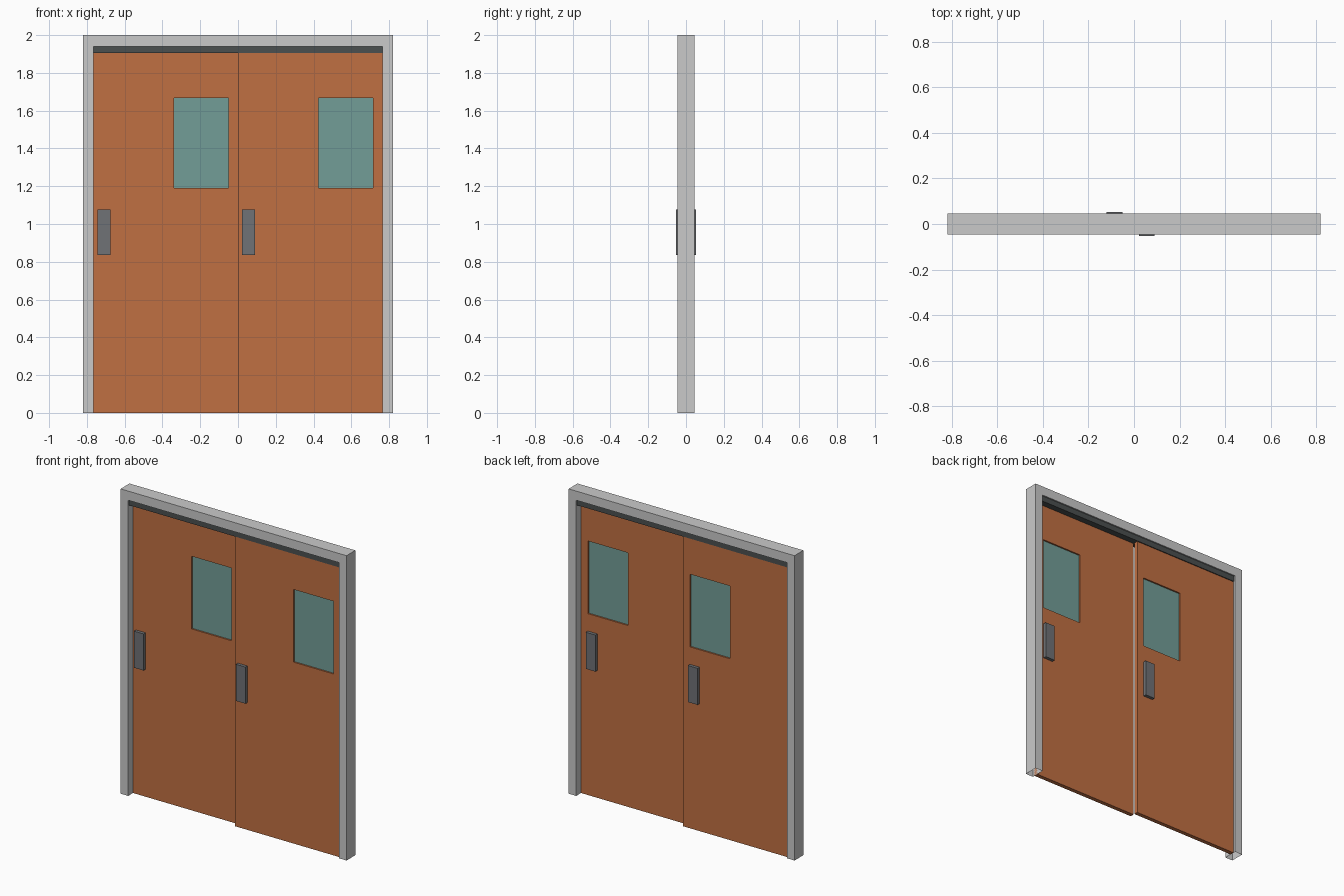
import bpy
import bmesh

cube = bpy.data.objects.get("Cube")
if cube:
    bpy.data.objects.remove(cube, do_unlink=True)


def material(name, rgb):
    mat = bpy.data.materials.new(name)
    mat.use_nodes = True
    mat.diffuse_color = (*rgb, 1)
    mat.node_tree.nodes["Principled BSDF"].inputs["Base Color"].default_value = (*rgb, 1)
    return mat


GREY = material("frame_grey", (0.59, 0.59, 0.59))
ORANGE = material("door_orange", (0.53, 0.16, 0.055))
GLASS = material("glass_teal", (0.17, 0.34, 0.31))
HANDLE = material("handle_grey", (0.16, 0.168, 0.18))
TRACK = material("track_dark_grey", (0.07, 0.08, 0.08))


def panel(name, xs, zs, y0, y1, mat, holes=(), open_bottom=False):
    """Slab cut on a grid of x and z lines, leaving out the hole cells."""
    bm = bmesh.new()
    grid = [[bm.verts.new((x, y0, z)) for z in zs] for x in xs]
    faces = []
    for i in range(len(xs) - 1):
        for j in range(len(zs) - 1):
            if (i, j) not in holes:
                faces.append(bm.faces.new((grid[i][j], grid[i + 1][j],
                                           grid[i + 1][j + 1], grid[i][j + 1])))
    bmesh.ops.delete(bm, geom=[v for v in bm.verts if not v.link_faces], context='VERTS')
    ext = bmesh.ops.extrude_face_region(bm, geom=faces, use_keep_orig=True)
    moved = [g for g in ext["geom"] if isinstance(g, bmesh.types.BMVert)]
    bmesh.ops.translate(bm, verts=moved, vec=(0, y1 - y0, 0))
    bmesh.ops.recalc_face_normals(bm, faces=bm.faces)
    # merge the flat grid cells into single faces
    bmesh.ops.dissolve_limit(bm, angle_limit=0.01, verts=bm.verts, edges=bm.edges)
    if open_bottom:
        low = [f for f in bm.faces if all(v.co.z < 0.001 for v in f.verts)]
        bmesh.ops.delete(bm, geom=low, context='FACES')
    mesh = bpy.data.meshes.new(name)
    bm.to_mesh(mesh)
    bm.free()
    mesh.materials.append(mat)
    obj = bpy.data.objects.new(name, mesh)
    bpy.context.collection.objects.link(obj)
    return obj


# Surrounding frame, hollow at the foot of each jamb
panel("door_frame", (-0.82, -0.765, 0.765, 0.82), (0, 1.94, 2), -0.046, 0.046,
      GREY, holes={(1, 0)}, open_bottom=True)

# Overhead sliding track
panel("sliding_track", (-0.765, 0.765), (1.904, 1.94), -0.037, 0.037, TRACK)

# Two equal sliding leaves on parallel tracks
THICK = 0.027
PULL = 0.021
for side, x, y in (("right", -0.765, 0.004), ("left", 0.0, -0.031)):
    back = y + THICK
    wx = (x + 0.425, x + 0.715)
    wz = (1.19, 1.667)
    panel(side + "_door", (x, *wx, x + 0.765), (0, *wz, 1.904), y, back,
          ORANGE, holes={(1, 1)})
    panel(side + "_window", wx, wz, y + 0.01, back - 0.01, GLASS)
    # Pull handles on both faces
    panel(side + "_front_handle", (x + 0.021, x + 0.091), (0.836, 1.076),
          y - PULL, y, HANDLE)
    panel(side + "_back_handle", (x + 0.645, x + 0.715), (0.836, 1.076),
          back, back + PULL, HANDLE)
